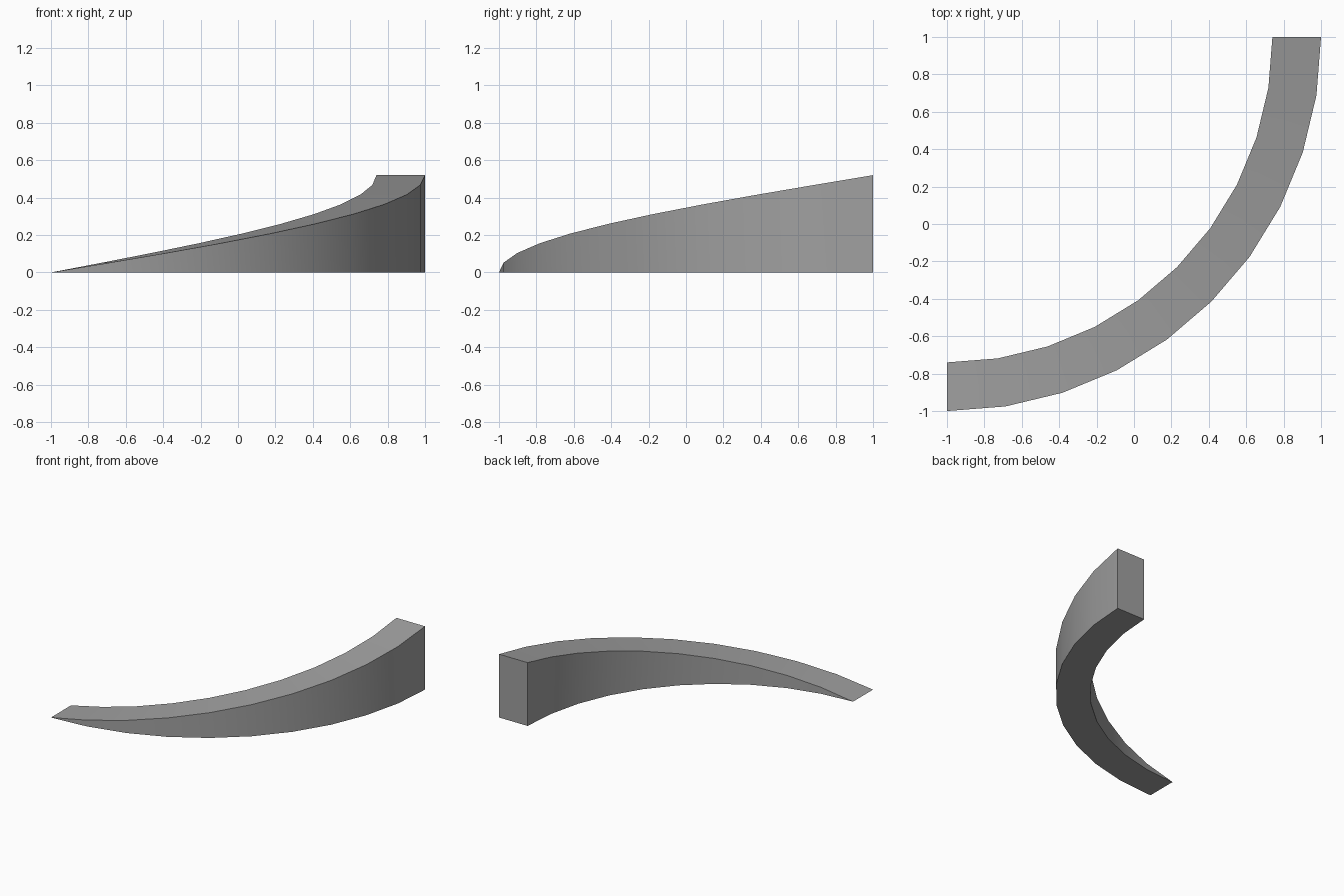
import bpy, bmesh
from math import sin, cos, radians

cube = bpy.data.objects.get("Cube")
if cube:
    bpy.data.objects.remove(cube, do_unlink=True)

OUTER, INNER, HEIGHT, STEPS = 2.0, 1.74, 0.52, 10

grey = bpy.data.materials.new("plain_grey")
grey.use_nodes = True
colour = (0.35, 0.35, 0.35, 1)
grey.diffuse_color = colour
grey.node_tree.nodes["Principled BSDF"].inputs["Base Color"].default_value = colour

bm = bmesh.new()


def arc_point(radius, step, z):
    a = radians(90 * step / STEPS)
    return bm.verts.new((-1 + radius * sin(a), 1 - radius * cos(a), z))


# Cross-sections along the quarter turn; the first is a thin edge on the floor
sections = []
for i in range(STEPS + 1):
    bottom = [arc_point(r, i, 0) for r in (OUTER, INNER)]
    top = [arc_point(r, i, HEIGHT * i / STEPS) for r in (INNER, OUTER)] if i else bottom[::-1]
    sections.append(bottom + top)

# Skin between neighbouring sections: floor, inner wall, sloping top, outer wall
for a, b in zip(sections, sections[1:]):
    for k in range(4):
        n = (k + 1) % 4
        corners = list(dict.fromkeys((a[k], a[n], b[n], b[k])))
        bm.faces.new(corners)
bm.faces.new(sections[-1])  # tall end wall
bmesh.ops.recalc_face_normals(bm, faces=bm.faces[:])

mesh = bpy.data.meshes.new("curved_ramp")
bm.to_mesh(mesh)
bm.free()
mesh.materials.append(grey)
ramp = bpy.data.objects.new("curved_ramp", mesh)
bpy.context.collection.objects.link(ramp)

# Smooth walls with crisp borders
bpy.ops.object.select_all(action="DESELECT")
ramp.select_set(True)
bpy.context.view_layer.objects.active = ramp
bpy.ops.object.shade_smooth_by_angle(angle=radians(30))
